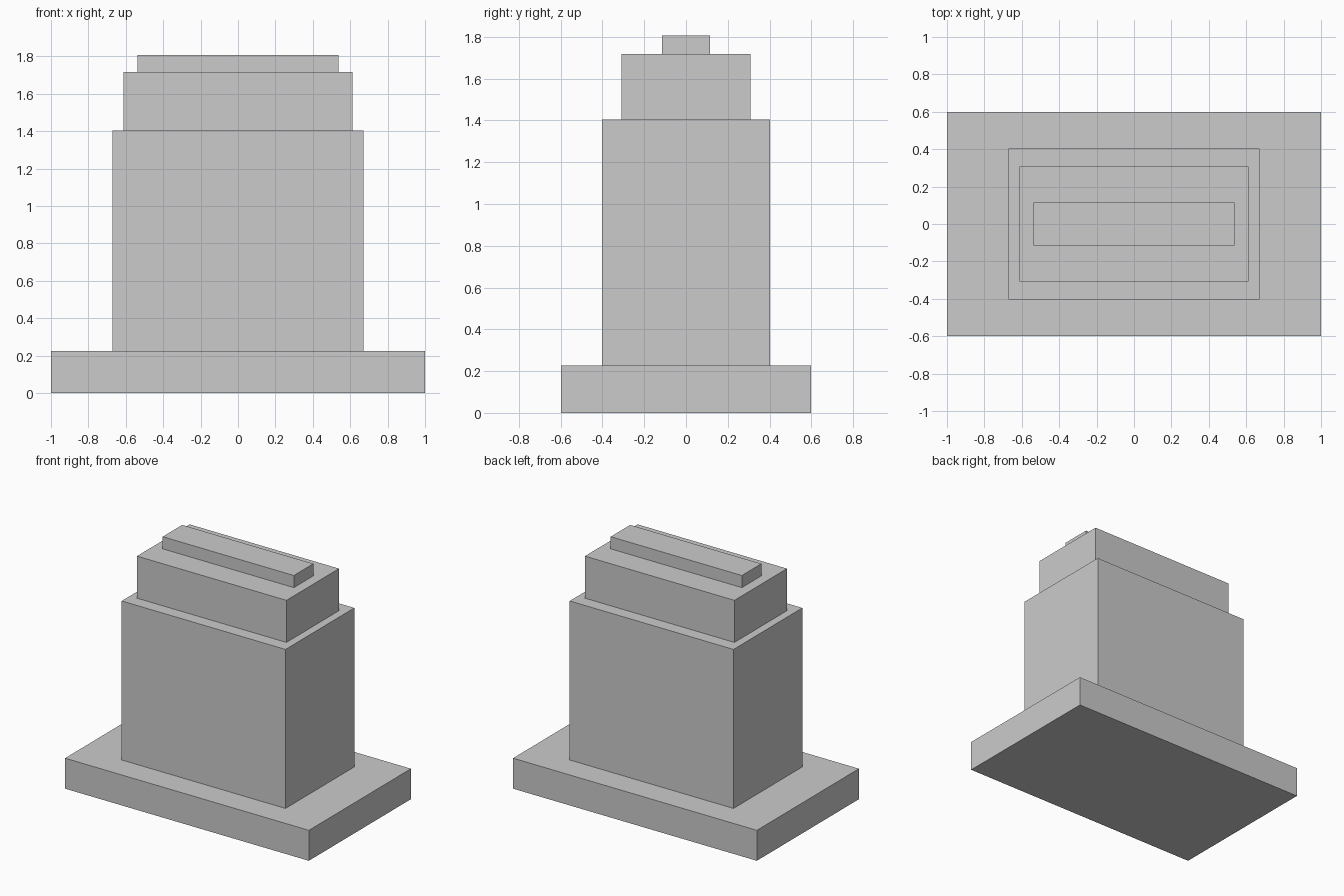
import bpy

if "Cube" in bpy.data.objects:
    bpy.data.objects.remove(bpy.data.objects["Cube"])


def block(name, half_x, half_y, z0, z1):
    """Axis-aligned box centred on x and y, spanning z0 to z1."""
    bpy.ops.mesh.primitive_cube_add(size=2, location=(0, 0, (z0 + z1) / 2))
    ob = bpy.context.object
    ob.name = name
    ob.scale = (half_x, half_y, (z1 - z0) / 2)
    bpy.ops.object.transform_apply(location=False, rotation=False, scale=True)
    return ob


# Stepped monument: wide plinth, tall shaft, set-back shoulder, narrow cap
block("base_plinth", 1.0, 0.598, 0.0, 0.226)
block("main_shaft", 0.672, 0.403, 0.226, 1.405)
block("upper_shoulder", 0.613, 0.308, 1.405, 1.717)
block("top_cap", 0.538, 0.114, 1.717, 1.807)
